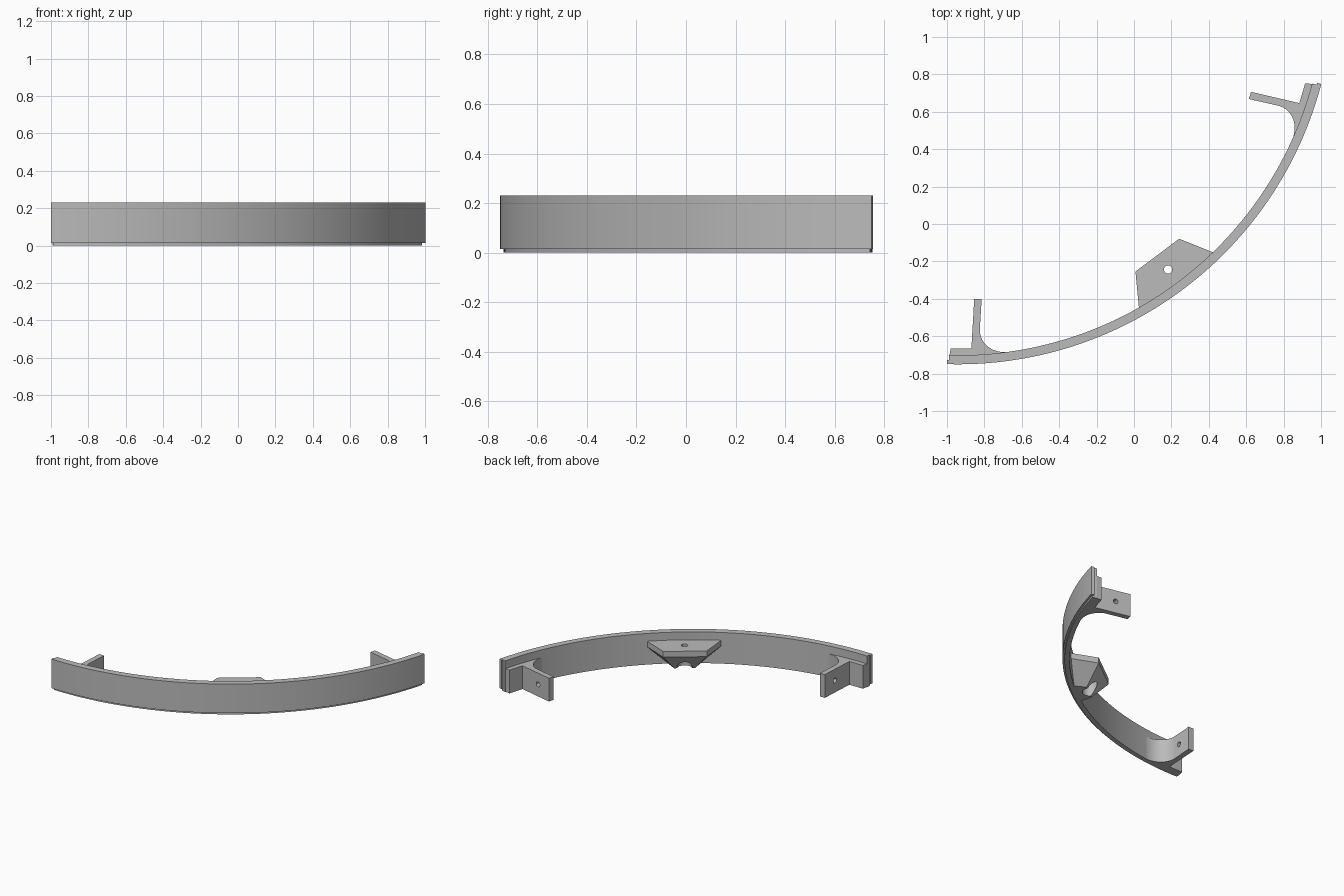
import bpy, bmesh, math
from mathutils import Matrix, Vector

if "Cube" in bpy.data.objects:
    bpy.data.objects.remove(bpy.data.objects["Cube"], do_unlink=True)

HEIGHT, TAB_TOP = 0.23, 0.172
# Parts are built around the arc centre, bulging to -y, then turned into place
PLACE = Matrix.Translation((-0.941, 1.258, 0)) @ Matrix.Rotation(math.radians(36.8), 4, 'Z')

grey = bpy.data.materials.new("mid grey")
grey.use_nodes = True
grey.diffuse_color = (0.5, 0.5, 0.5, 1)
grey.node_tree.nodes["Principled BSDF"].inputs["Base Color"].default_value = (0.5, 0.5, 0.5, 1)


def finish(name, bm):
    bmesh.ops.recalc_face_normals(bm, faces=bm.faces)
    mesh = bpy.data.meshes.new(name)
    bm.to_mesh(mesh)
    bm.free()
    mesh.materials.append(grey)
    obj = bpy.data.objects.new(name, mesh)
    bpy.context.collection.objects.link(obj)
    return obj


def prism(name, outline, z0, z1):
    bm = bmesh.new()
    face = bm.faces.new([bm.verts.new((x, y, z0)) for x, y in outline])
    new = bmesh.ops.extrude_face_region(bm, geom=[face])["geom"]
    bmesh.ops.translate(bm, vec=(0, 0, z1 - z0),
                        verts=[v for v in new if isinstance(v, bmesh.types.BMVert)])
    return finish(name, bm)


def arc_band(name, r_in, r_out, half_angle, z0, z1, steps=64):
    """Ring sector swept from a rectangular section."""
    bm = bmesh.new()
    rows = []
    for i in range(steps + 1):
        a = math.radians(half_angle) * (2 * i / steps - 1)
        rows.append([bm.verts.new((r * math.sin(a), -r * math.cos(a), z))
                     for r, z in ((r_in, z0), (r_out, z0), (r_out, z1), (r_in, z1))])
    for a, b in zip(rows, rows[1:]):
        for k in range(4):
            j = (k + 1) % 4
            bm.faces.new((a[k], a[j], b[j], b[k]))
    bm.faces.new(rows[0])
    bm.faces.new(rows[-1])
    return finish(name, bm)


def drill(obj, centre, axis, radius, depth):
    bm = bmesh.new()
    turn = Vector((0, 0, 1)).rotation_difference(Vector(axis)).to_matrix().to_4x4()
    bmesh.ops.create_cone(bm, cap_ends=True, segments=32, radius1=radius, radius2=radius,
                          depth=depth, matrix=Matrix.Translation(centre) @ turn)
    cutter = finish("drill_cutter", bm)
    cutter.hide_render = True
    mod = obj.modifiers.new("hole", 'BOOLEAN')
    mod.operation, mod.solver, mod.object = 'DIFFERENCE', 'EXACT', cutter
    bpy.context.view_layer.objects.active = obj
    bpy.ops.object.modifier_apply(modifier=mod.name)
    bpy.data.objects.remove(cutter, do_unlink=True)


def fillet(p0, corner, p1, steps=14):
    p0, corner, p1 = map(Vector, (p0, corner, p1))
    h0, h1 = p0.lerp(corner, 0.55), p1.lerp(corner, 0.55)
    pts = []
    for i in range(steps + 1):
        t = i / steps
        s = 1 - t
        pts.append(s**3 * p0 + 3 * s * s * t * h0 + 3 * s * t * t * h1 + t**3 * p1)
    return [tuple(p) for p in pts]


# Curved wall: outer skin overhanging a slightly shorter, deeper core
parts = [arc_band("outer_skin", 1.985, 2.008, 38.5, 0.015, HEIGHT),
         arc_band("inner_wall", 1.96, 1.994, 38.2, 0, HEIGHT)]

# End brackets: block, arm and rounded inner corner, mirrored
outline = [(-1.226, -1.556), (-1.183, -1.517), (-1.095, -1.583), (-0.924, -1.38), (-0.892, -1.404)]
outline += fillet((-0.996, -1.526), (-1.081, -1.63), (-0.955, -1.712))
outline.append((-0.97, -1.735))
for side, name in ((1, "right_bracket"), (-1, "left_bracket")):
    bracket = prism(name, [(side * x, y) for x, y in outline], 0, TAB_TOP)
    drill(bracket, (side * -0.979, -1.476, 0.088), (side * 0.765, -0.644, 0), 0.018, 0.2)
    parts.append(bracket)

# Centre mount: tapered hull with a screw hole and a wide recess below
bm = bmesh.new()
for s in (-1, 1):
    for z in (0.13, TAB_TOP):
        for x, y in ((0.146, -1.779), (0.252, -1.953), (0.1, -1.972)):
            bm.verts.new((s * x, y, z))
    for x, y in ((0.07, -1.88), (0.11, -1.97)):
        bm.verts.new((s * x, y, 0))
bmesh.ops.convex_hull(bm, input=bm.verts)
bmesh.ops.dissolve_limit(bm, angle_limit=0.01, verts=bm.verts, edges=bm.edges)
mount = finish("centre_mount", bm)
drill(mount, (0, -1.875, 0.1), (0, 0, 1), 0.022, 0.4)
drill(mount, (0, -1.875, 0), (0, 0, 1), 0.05, 0.2)
parts.append(mount)

# Place every part and shade the curves smooth
bpy.ops.object.select_all(action='DESELECT')
for obj in parts:
    obj.data.transform(PLACE)
    obj.select_set(True)
bpy.context.view_layer.objects.active = parts[0]
bpy.ops.object.shade_smooth_by_angle(angle=math.radians(30))
